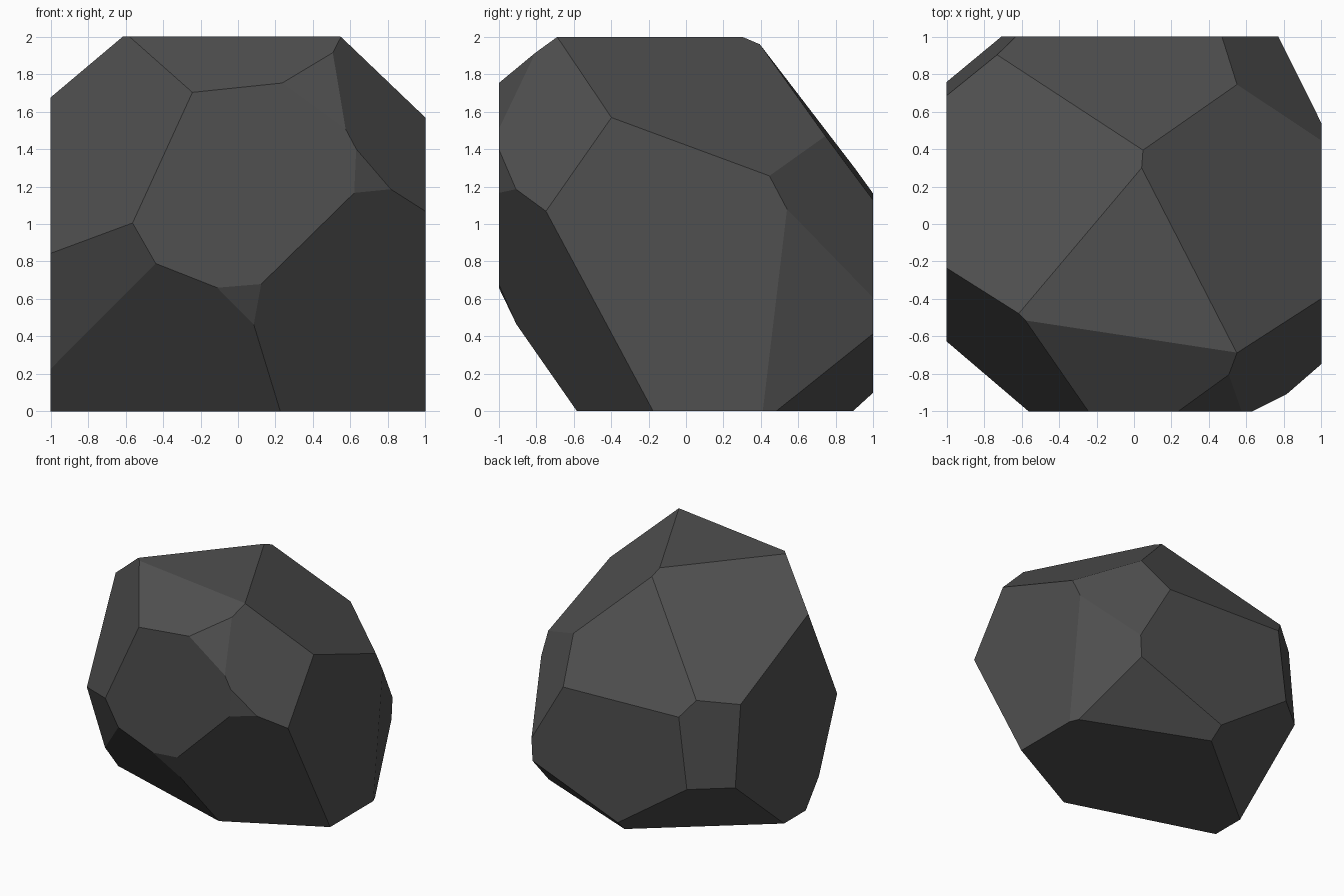
import bpy
import bmesh
from mathutils import Matrix, Vector

default = bpy.data.objects.get("Cube")
if default:
    bpy.data.objects.remove(default, do_unlink=True)


def make_material(name, rgb):
    material = bpy.data.materials.new(name)
    material.use_nodes = True
    colour = (*rgb, 1)
    material.diffuse_color = colour
    shader = material.node_tree.nodes["Principled BSDF"]
    shader.inputs["Base Color"].default_value = colour
    shader.inputs["Roughness"].default_value = 0.9
    return material


def chip(bm, normal, distance):
    """Slice away everything beyond the plane and close the cut with one flat facet."""
    direction = Vector(normal)
    point = direction * (distance / direction.length_squared)
    cut = bmesh.ops.bisect_plane(
        bm, geom=bm.verts[:] + bm.edges[:] + bm.faces[:], dist=0.0001,
        plane_co=point, plane_no=direction, clear_outer=True)
    rim = [item for item in cut["geom_cut"] if isinstance(item, bmesh.types.BMEdge)]
    bmesh.ops.holes_fill(bm, edges=rim, sides=0)


# Facet planes: outward direction and plane constant
upper_front_chips = [
    ((-0.152, -1, 1.46), 3.523),
    ((-0.336, -0.327, 0.154), 0.671),
    ((1.877, -1.43, 1), 4.015),
    ((1, -2.52, 1.375), 5.166),
    ((1, -2.11, -0.045), 2.678),
]
lower_front_chips = [
    ((1, -1.902, -1.02), 1.333),
    ((0.083, -2.24, -1), 1.571),
    ((-0.546, -1.749, -1.386), 0.895),
    ((-0.777, -1.104, -0.444), 1.095),
]
upper_back_chips = [
    ((0.426, 0.219, 0.593), 1.269),
    ((-0.25, 0.211, 0.455), 0.963),
    ((0.032, 1.353, 1), 2.495),
    ((0.7, 0.765, 0.405), 1.55),
]
lower_back_chips = [
    ((2.26, 1, -0.12), 2.67),
    ((0.388, 0.954, -1), 0.835),
    ((-0.7, 0.844, -1), 0.78),
    ((-1, 1.208, 0.128), 1.988),
]

# Rock: a block standing on the ground, chipped into flat facets
bm = bmesh.new()
bmesh.ops.create_cube(bm, size=2, matrix=Matrix.Translation((0, 0, 1)))
for group in (upper_front_chips, lower_front_chips, upper_back_chips, lower_back_chips):
    for normal, distance in group:
        chip(bm, normal, distance)
bmesh.ops.recalc_face_normals(bm, faces=bm.faces[:])

mesh = bpy.data.meshes.new("rock")
bm.to_mesh(mesh)
bm.free()
mesh.materials.append(make_material("dark grey stone", (0.08, 0.08, 0.08)))
rock = bpy.data.objects.new("rock", mesh)
bpy.context.collection.objects.link(rock)
